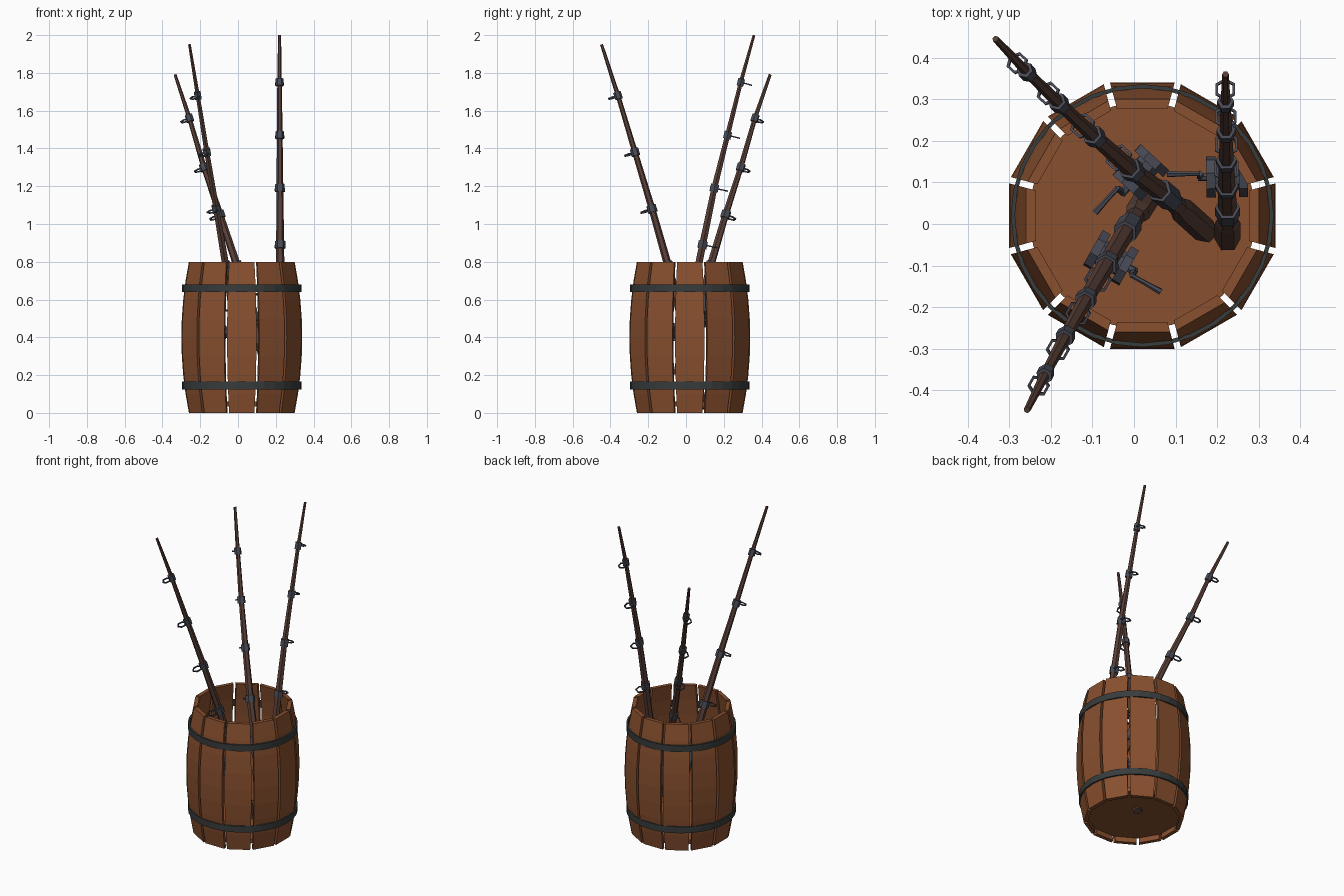
import bpy, bmesh, math
from mathutils import Vector, Matrix

if "Cube" in bpy.data.objects:
    bpy.data.objects.remove(bpy.data.objects["Cube"])

CX = CY = 0.02          # barrel axis
UP = Vector((0, 0, 1))


def material(name, rgb):
    m = bpy.data.materials.new(name)
    m.diffuse_color = (*rgb, 1)
    m.use_nodes = True
    m.node_tree.nodes["Principled BSDF"].inputs["Base Color"].default_value = m.diffuse_color
    return m


WOOD = material("barrel_wood", (0.25, 0.08, 0.028))
IRON = material("hoop_iron", (0.04, 0.045, 0.045))
ROD = material("rod_wood", (0.10, 0.05, 0.038))
METAL = material("fitting_metal", (0.065, 0.068, 0.09))


def finish(bm, name, mat):
    bmesh.ops.recalc_face_normals(bm, faces=bm.faces)
    me = bpy.data.meshes.new(name)
    bm.to_mesh(me)
    bm.free()
    me.materials.append(mat)
    ob = bpy.data.objects.new(name, me)
    bpy.context.collection.objects.link(ob)
    return ob


def loft(bm, rings, caps=True, closed=False):
    """Skin a list of equal-length point rings."""
    vs = [[bm.verts.new(p) for p in r] for r in rings]
    n = len(rings[0])
    pairs = list(zip(vs, vs[1:])) + ([(vs[-1], vs[0])] if closed else [])
    for a, b in pairs:
        for i in range(n):
            bm.faces.new((a[i], a[(i + 1) % n], b[(i + 1) % n], b[i]))
    if caps and not closed:
        bm.faces.new(vs[0])
        bm.faces.new(vs[-1])


def tube(bm, pts, radii, sides=6, side_dir=Vector((1, 0, 0))):
    rings = []
    for i, p in enumerate(pts):
        t = (pts[min(i + 1, len(pts) - 1)] - pts[max(i - 1, 0)]).normalized()
        u = side_dir - t * side_dir.dot(t)
        if u.length < 1e-3:
            u = t.orthogonal()
        u.normalize()
        v = t.cross(u)
        rings.append([p + radii[i] * (math.cos(a) * u + math.sin(a) * v)
                      for a in (2 * math.pi * k / sides for k in range(sides))])
    loft(bm, rings)


def ring(bm, c, u, v, R, r, major=6, minor=4):
    n = u.cross(v)
    rings = []
    for k in range(major):
        a = 2 * math.pi * k / major
        d = math.cos(a) * u + math.sin(a) * v
        rings.append([c + d * (R + r * math.cos(b)) + n * r * math.sin(b)
                      for b in (2 * math.pi * j / minor + math.pi / 4 for j in range(minor))])
    loft(bm, rings, closed=True)


# Barrel staves: twelve bulging planks with narrow gaps
def bulge(z):
    return 0.32 - 0.04 * ((z - 0.4) / 0.4) ** 2


for k in range(12):
    bm = bmesh.new()
    rot = Matrix.Translation((CX, CY, 0)) @ Matrix.Rotation(k * math.pi / 6, 4, 'Z')
    rings = []
    for j in range(9):
        z = 0.1 * j
        ro = bulge(z)
        ri = ro - 0.024
        wo, wi = (r * math.tan(math.pi / 12) - 0.008 for r in (ro, ri))
        rings.append([rot @ Vector(p) for p in
                      ((ri, -wi, z), (ro, -wo, z), (ro, wo, z), (ri, wi, z))])
    loft(bm, rings)
    finish(bm, f"stave_{k + 1}", WOOD)

# Barrel floor
bm = bmesh.new()
tube(bm, [Vector((CX, CY, 0.035)), Vector((CX, CY, 0.06))], [0.272, 0.272], 24)
finish(bm, "barrel_floor", WOOD)

# Iron hoops
for name, zc in (("lower_hoop", 0.145), ("upper_hoop", 0.66)):
    bm = bmesh.new()
    rings = []
    for k in range(32):
        a = 2 * math.pi * k / 32
        rings.append([(CX + r * math.cos(a), CY + r * math.sin(a), zc + dz)
                      for r, dz in ((0.306, -0.02), (0.316, -0.02), (0.316, 0.02), (0.306, 0.02))])
    loft(bm, rings, closed=True)
    finish(bm, name, IRON)


# Fishing rods: butt, reel seat, four guide positions, tip
def fishing_rod(name, path):
    p = [Vector(q) for q in path]
    flat = p[-1] - p[0]
    flat.z = 0
    flat.normalize()
    left = UP.cross(flat)

    bm = bmesh.new()
    tube(bm, p, [0.024, 0.023, 0.021, 0.018, 0.015, 0.012, 0.008], 6, left)
    finish(bm, name + "_shaft", ROD)

    # thick grip at the butt
    bm = bmesh.new()
    tube(bm, [p[0].lerp(p[1], f) for f in (0, 0.05, 0.6, 0.7)],
         [0.026, 0.031, 0.031, 0.024], 6, left)
    finish(bm, name + "_grip", ROD)

    # line guides: collar, stalk and six-sided ring
    bm = bmesh.new()
    for i in range(2, 6):
        t = (p[i + 1] - p[i - 1]).normalized()
        f = left.cross(t) * -1
        f = f if f.dot(flat) > 0 else -f
        s = 1 - 0.07 * (i - 2)
        rc = 0.028 - 0.0025 * (i - 2)
        tube(bm, [p[i] - t * 0.02, p[i] + t * 0.02], [rc, rc], 6, left)
        ring(bm, p[i] + f * (rc + 0.018 * s), f, left, 0.03 * s, 0.005)
    finish(bm, name + "_guides", METAL)

    # reel hung off the rod, with side plates, spool and foot
    t = (p[2] - p[0]).normalized()
    f = left.cross(t)
    f = f if f.dot(flat) > 0 else -f
    c = p[1] + f * 0.085
    bm = bmesh.new()
    for s in (-1, 1):
        tube(bm, [c + left * s * 0.028, c + left * s * 0.050], [0.05, 0.05], 8, t)
    tube(bm, [c - left * 0.03, c + left * 0.03], [0.032, 0.032], 8, t)
    tube(bm, [p[1] + f * 0.01, c], [0.014, 0.014], 4, t)
    tube(bm, [p[1] - t * 0.05, p[1] + t * 0.05], [0.03, 0.03], 6, left)
    finish(bm, name + "_reel", METAL)

    # crank: arm and handle on the left side
    bm = bmesh.new()
    tube(bm, [c + left * 0.05, c + left * 0.07], [0.01, 0.01], 6, t)
    e = c + left * 0.065 + t * 0.045
    tube(bm, [c + left * 0.065 - t * 0.01, e], [0.008, 0.008], 4, left)
    tube(bm, [e, e + left * 0.035, e + left * 0.08], [0.006, 0.006, 0.008], 6, t)
    finish(bm, name + "_crank", METAL)


fishing_rod("right_rod", [(0.225, -0.04, 0.20), (0.225, 0.03, 0.60), (0.223, 0.088, 0.89),
                          (0.222, 0.15, 1.19), (0.221, 0.22, 1.47), (0.22, 0.29, 1.75),
                          (0.22, 0.36, 2.0)])
fishing_rod("back_left_rod", [(0.175, -0.02, 0.17), (0.075, 0.07, 0.53), (-0.005, 0.13, 0.78),
                              (-0.095, 0.21, 1.05), (-0.18, 0.29, 1.30), (-0.257, 0.365, 1.56),
                              (-0.333, 0.445, 1.79)])
fishing_rod("front_left_rod", [(0.045, 0.085, 0.02), (-0.015, -0.01, 0.45), (-0.065, -0.095, 0.78),
                               (-0.115, -0.18, 1.08), (-0.165, -0.27, 1.38), (-0.213, -0.36, 1.68),
                               (-0.257, -0.447, 1.95)])
